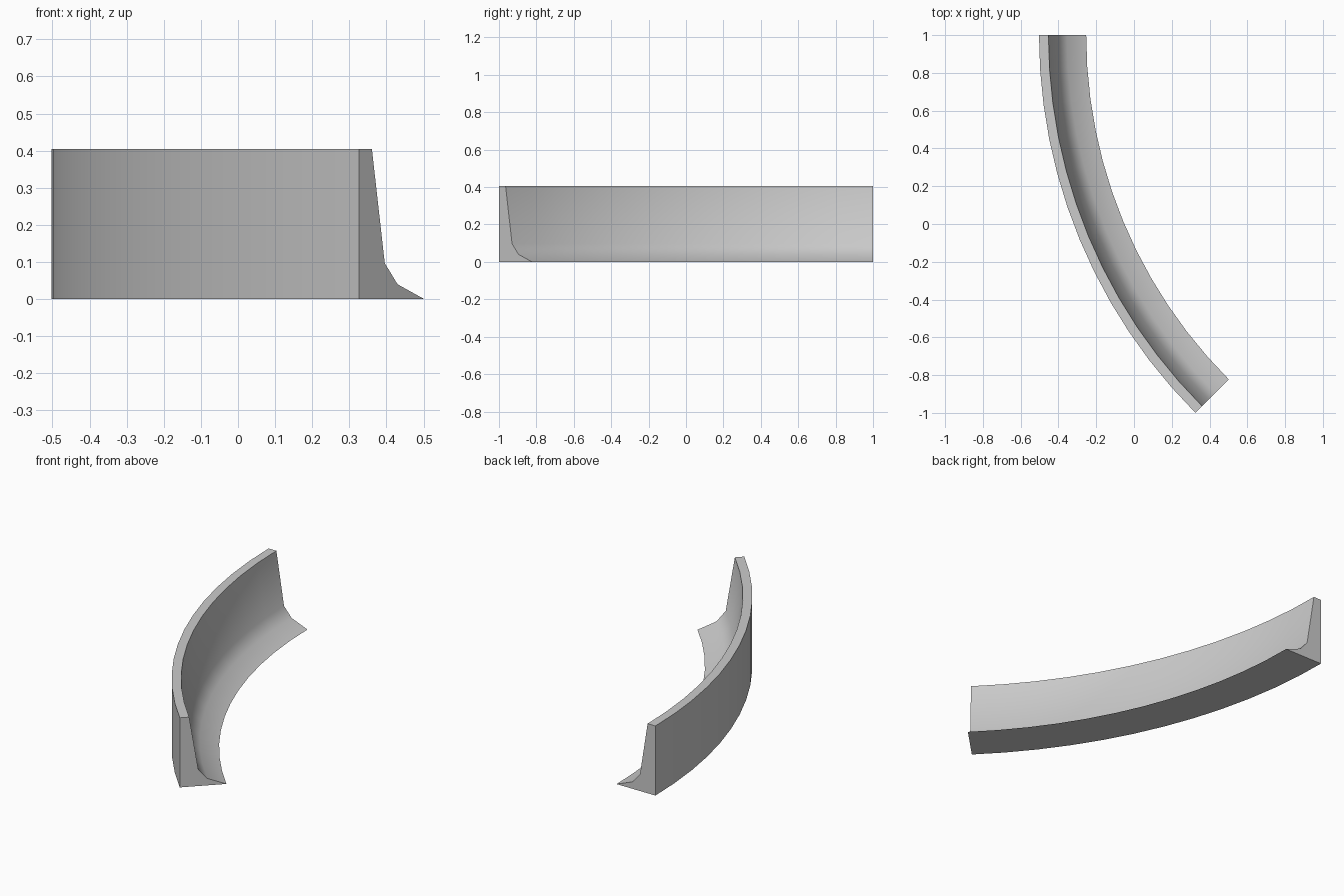
import bpy, bmesh, math
from mathutils import Vector

cube = bpy.data.objects.get("Cube")
if cube:
    bpy.data.objects.remove(cube, do_unlink=True)

# Plain grey material
GREY = (0.6, 0.6, 0.6, 1)
mat = bpy.data.materials.new("plain grey")
mat.use_nodes = True
mat.diffuse_color = GREY
mat.node_tree.nodes["Principled BSDF"].inputs["Base Color"].default_value = GREY

# Wall cross-section: distance inward from the outer face, height
PROFILE = [(0, 0), (0.25, 0), (0.148, 0.04), (0.099, 0.097), (0.05, 0.405), (0, 0.405)]
SWEEP = math.radians(45)
RADIUS = 2 / math.sin(SWEEP)
SEGMENTS = 12
START_X = -0.503
centre = Vector((START_X + RADIUS, 1, 0))

# Sweep the cross-section along an eighth of a circle
bm = bmesh.new()
section = bm.faces.new([bm.verts.new((START_X + d, 1, z)) for d, z in PROFILE])
start_cap = section.copy()
bmesh.ops.spin(bm, geom=[section], cent=centre, axis=(0, 0, 1),
               angle=SWEEP, steps=SEGMENTS, use_duplicate=False)
bmesh.ops.remove_doubles(bm, verts=bm.verts, dist=0.0001)

# Make sure both ends are capped, then face everything outward
open_edges = [e for e in bm.edges if e.is_boundary]
if open_edges:
    bmesh.ops.holes_fill(bm, edges=open_edges, sides=0)
bmesh.ops.recalc_face_normals(bm, faces=bm.faces)

mesh = bpy.data.meshes.new("curved_wall")
bm.to_mesh(mesh)
bm.free()
mesh.materials.append(mat)
wall = bpy.data.objects.new("curved_wall", mesh)
bpy.context.collection.objects.link(wall)

# Smooth the curve and the foot, keep the rim and ends crisp
bpy.ops.object.select_all(action="DESELECT")
wall.select_set(True)
bpy.context.view_layer.objects.active = wall
bpy.ops.object.shade_smooth_by_angle(angle=math.radians(40))
